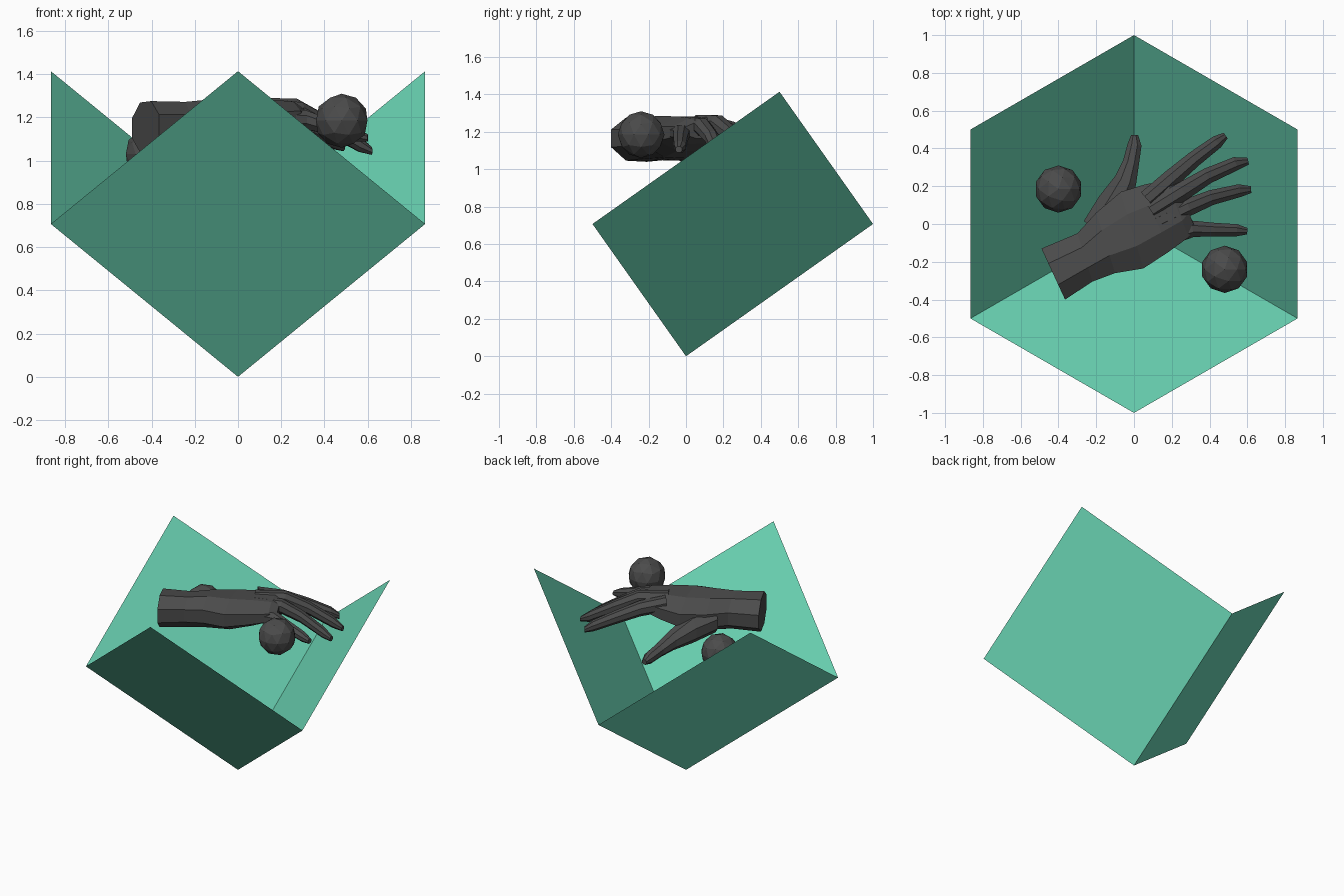
import bpy, bmesh
from math import sin, cos, pi
from mathutils import Vector

if "Cube" in bpy.data.objects:
    bpy.data.objects.remove(bpy.data.objects["Cube"])


def material(name, rgb):
    m = bpy.data.materials.new(name)
    m.diffuse_color = (*rgb, 1)
    m.use_nodes = True
    m.node_tree.nodes["Principled BSDF"].inputs["Base Color"].default_value = m.diffuse_color
    return m


mint = material("mint", (0.15, 0.68, 0.47))
charcoal = material("charcoal", (0.07, 0.07, 0.07))


def finish(name, bm, mat):
    bmesh.ops.recalc_face_normals(bm, faces=bm.faces)
    me = bpy.data.meshes.new(name)
    bm.to_mesh(me)
    bm.free()
    me.materials.append(mat)
    ob = bpy.data.objects.new(name, me)
    bpy.context.collection.objects.link(ob)
    return ob


def loft(name, sections, sides=8):
    """Skin flat-sided rings given as (centre, sideways half-width vector, half height)."""
    bm = bmesh.new()
    rings = []
    k = 1 / cos(pi / sides)
    for c, w, h in sections:
        ring = []
        for i in range(sides):
            a = 2 * pi * (i + 0.5) / sides
            ring.append(bm.verts.new(c + w * cos(a) * k + Vector((0, 0, h * sin(a) * k))))
        rings.append(ring)
    for r, s in zip(rings, rings[1:]):
        for i in range(sides):
            j = (i + 1) % sides
            bm.faces.new((r[i], r[j], s[j], s[i]))
    bm.faces.new(rings[0])
    bm.faces.new(rings[-1])
    return finish(name, bm, charcoal)


def digit(name, path):
    """Tapered tube along points (x, y, z, radius)."""
    pts = [Vector(p[:3]) for p in path]
    secs = []
    for i, p in enumerate(path):
        d = pts[min(i + 1, len(pts) - 1)] - pts[max(i - 1, 0)]
        secs.append((pts[i], Vector((-d.y, d.x, 0)).normalized() * p[3], p[3]))
    return loft(name, secs)


# Open cube corner balanced on its point
edges = [Vector((0, 1, 0.707)), Vector((-0.866, -0.5, 0.707)), Vector((0.866, -0.5, 0.707))]
bm = bmesh.new()
tip = bm.verts.new((0, 0, 0))
ends = [bm.verts.new(e) for e in edges]
for i in range(3):
    j = (i + 1) % 3
    bm.faces.new((tip, ends[i], bm.verts.new(edges[i] + edges[j]), ends[j]))
finish("cube_corner", bm, mint)

# Two faceted balls
for name, loc in (("ball_right", (0.48, -0.24, 1.185)), ("ball_left", (-0.4, 0.185, 1.03))):
    bpy.ops.mesh.primitive_ico_sphere_add(subdivisions=2, radius=0.125, location=loc)
    ball = bpy.context.object
    ball.name = name
    ball.data.materials.append(charcoal)

# Wrist and palm: thumb-side edge, little-finger-side edge, half height
palm_edges = [
    ((-0.49, -0.13, 1.15), (-0.365, -0.40, 1.165), 0.115),
    ((-0.30, -0.05, 1.15), (-0.22, -0.305, 1.17), 0.108),
    ((-0.20, 0.06, 1.15), (-0.10, -0.26, 1.18), 0.112),
    ((-0.07, 0.17, 1.16), (0.05, -0.235, 1.18), 0.11),
    ((0.06, 0.21, 1.19), (0.18, -0.15, 1.19), 0.092),
    ((0.17, 0.23, 1.215), (0.29, -0.07, 1.20), 0.07),
    ((0.22, 0.22, 1.215), (0.32, -0.01, 1.205), 0.045),
]
sections = []
for a, b, h in palm_edges:
    a, b = Vector(a), Vector(b)
    sections.append(((a + b) / 2, (a - b) / 2, h))
hand = loft("hand", sections)

# Thumb and fingers
digits = {
    "thumb": [(-0.2, -0.03, 1.13, 0.08), (-0.11, 0.1, 1.09, 0.088), (-0.045, 0.23, 1.035, 0.06),
              (-0.015, 0.33, 0.995, 0.043), (0.003, 0.42, 0.968, 0.037), (0.003, 0.472, 0.958, 0.018)],
    "index_finger": [(0.07, 0.13, 1.235, 0.05), (0.2, 0.243, 1.205, 0.048), (0.32, 0.345, 1.15, 0.042),
                     (0.44, 0.435, 1.09, 0.035), (0.485, 0.468, 1.063, 0.018)],
    "middle_finger": [(0.09, 0.07, 1.24, 0.05), (0.26, 0.175, 1.238, 0.05), (0.39, 0.255, 1.175, 0.042),
                      (0.54, 0.32, 1.09, 0.036), (0.605, 0.333, 1.058, 0.018)],
    "ring_finger": [(0.12, 0.01, 1.235, 0.048), (0.29, 0.09, 1.225, 0.046), (0.41, 0.14, 1.165, 0.04),
                    (0.56, 0.177, 1.075, 0.034), (0.62, 0.182, 1.045, 0.018)],
    "little_finger": [(0.12, -0.09, 1.2, 0.046), (0.31, -0.025, 1.19, 0.044), (0.43, -0.03, 1.155, 0.036),
                      (0.545, -0.033, 1.12, 0.032), (0.6, -0.038, 1.105, 0.017)],
}
for name, path in digits.items():
    part = digit(name, path)
    part.hide_render = True
    mod = hand.modifiers.new(name, "BOOLEAN")
    mod.operation = "UNION"
    mod.solver = "EXACT"
    mod.object = part
    bpy.context.view_layer.objects.active = hand
    bpy.ops.object.modifier_apply(modifier=name)
    bpy.data.objects.remove(part)
